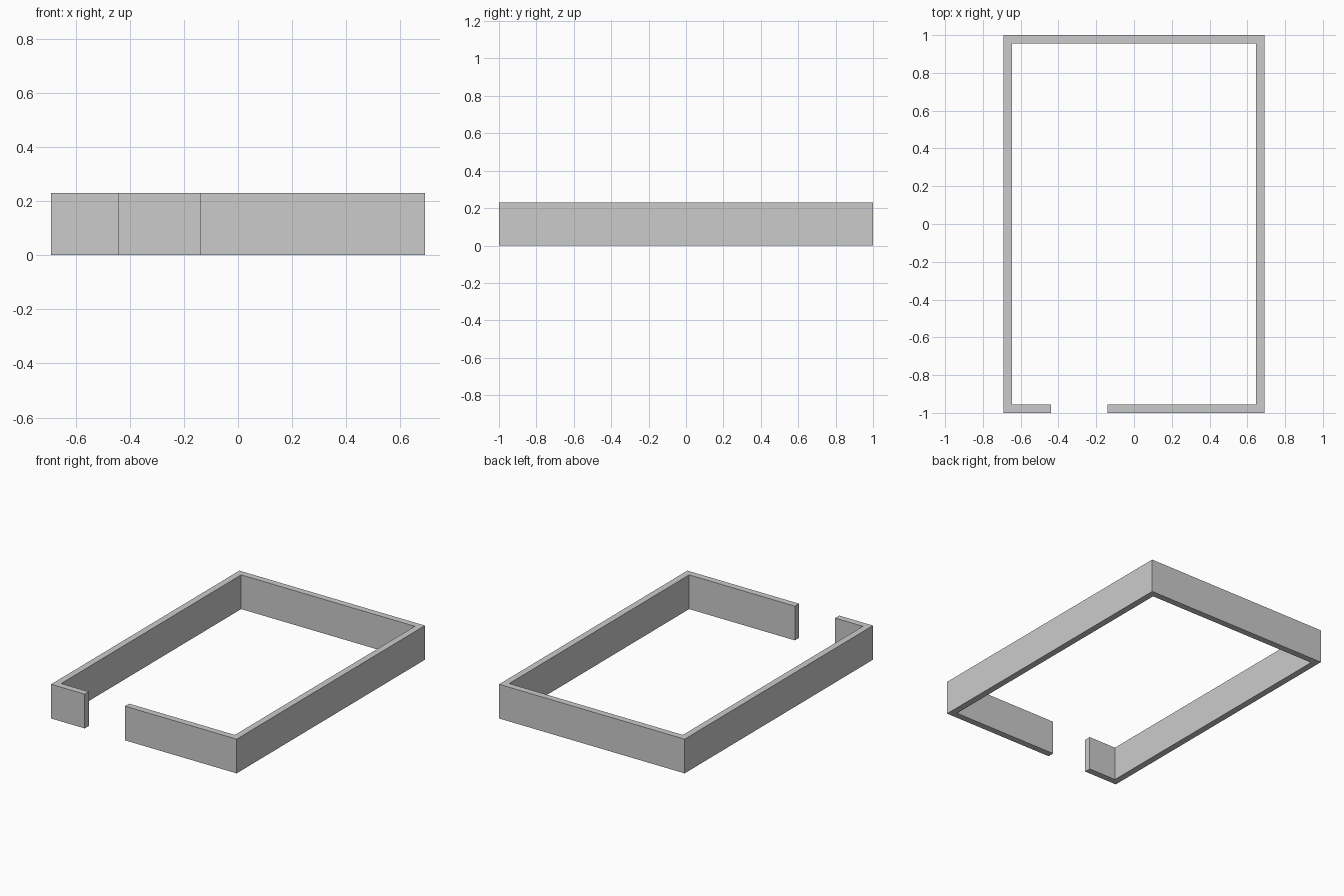
import bpy
import bmesh

cube = bpy.data.objects.get("Cube")
if cube:
    bpy.data.objects.remove(cube)

HALF_X, HALF_Y = 0.69, 1.0
WALL, HEIGHT = 0.044, 0.23
GAP_RIGHT, GAP_LEFT = -0.44, -0.14

# Plain grey for the whole wall
grey = bpy.data.materials.new("plain grey")
grey.use_nodes = True
colour = (0.6, 0.6, 0.6, 1)
grey.diffuse_color = colour
grey.node_tree.nodes["Principled BSDF"].inputs["Base Color"].default_value = colour


def path(inset):
    """Corners of the wall line from one side of the opening to the other."""
    x, y = HALF_X - inset, HALF_Y - inset
    return [(GAP_LEFT, -y), (x, -y), (x, y), (-x, y), (-x, -y), (GAP_RIGHT, -y)]


# Enclosing wall: one closed outline raised to full height
bm = bmesh.new()
outline = path(0) + path(WALL)[::-1]
base = bm.faces.new([bm.verts.new((x, y, 0)) for x, y in outline])
raised = bmesh.ops.extrude_face_region(bm, geom=[base])["geom"]
top_verts = [v for v in raised if isinstance(v, bmesh.types.BMVert)]
bmesh.ops.translate(bm, verts=top_verts, vec=(0, 0, HEIGHT))
bmesh.ops.recalc_face_normals(bm, faces=bm.faces)

mesh = bpy.data.meshes.new("enclosing_wall")
bm.to_mesh(mesh)
bm.free()
mesh.materials.append(grey)
wall = bpy.data.objects.new("enclosing_wall", mesh)
bpy.context.collection.objects.link(wall)
